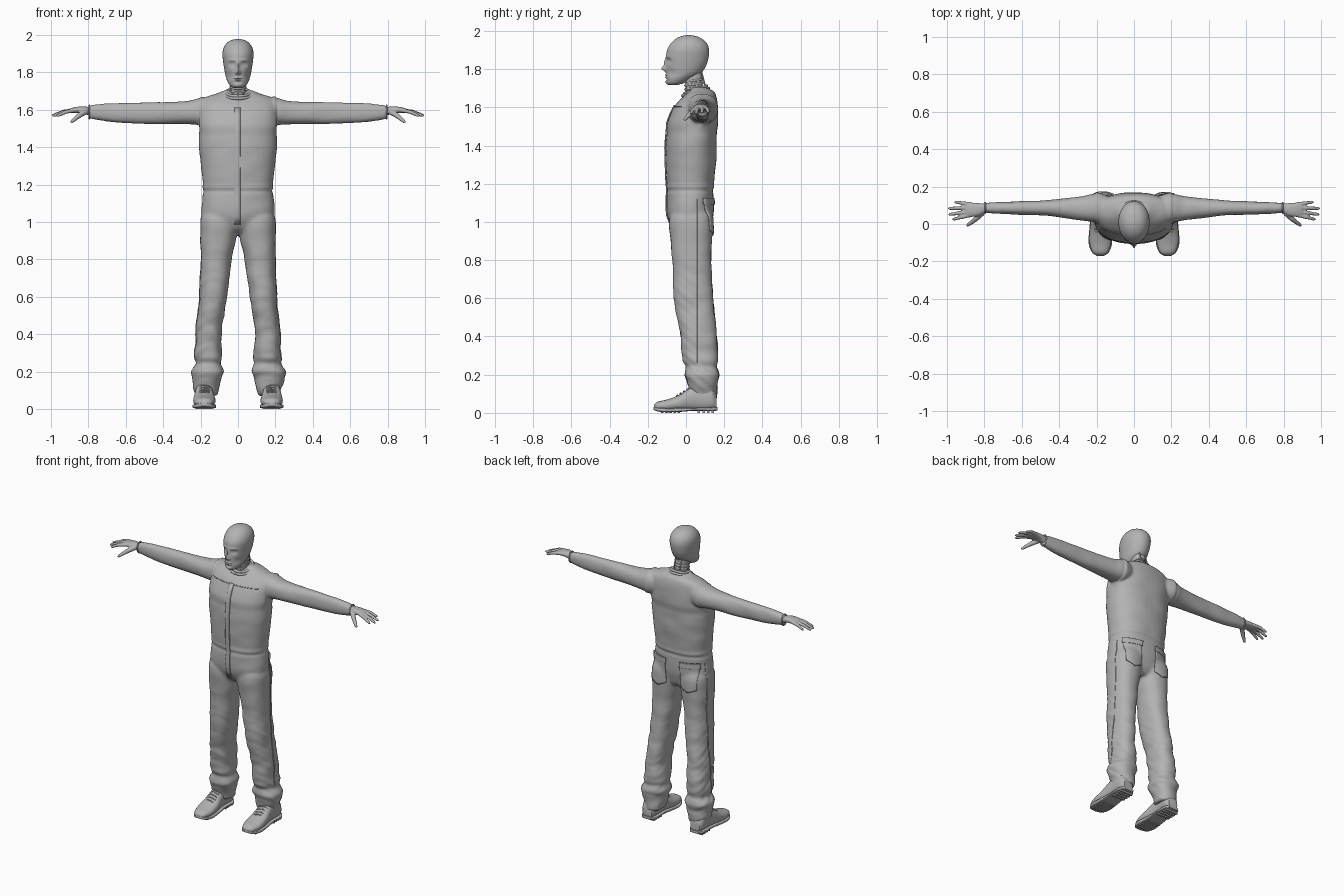
import bpy, bmesh, math
from mathutils import Vector, noise
from mathutils.bvhtree import BVHTree

cube = bpy.data.objects.get("Cube")
if cube:
    bpy.data.objects.remove(cube, do_unlink=True)

grey = bpy.data.materials.new("plain grey")
grey.use_nodes = True
grey.diffuse_color = (0.45, 0.45, 0.45, 1)
grey.node_tree.nodes["Principled BSDF"].inputs["Base Color"].default_value = grey.diffuse_color
made = []


def finish(name, bm):
    """Turn a bmesh into a named object."""
    mesh = bpy.data.meshes.new(name)
    bm.to_mesh(mesh)
    mesh.materials.append(grey)
    ob = bpy.data.objects.new(name, mesh)
    bpy.context.collection.objects.link(ob)
    made.append(ob)
    return ob


def spline(table, steps):
    """Smooth curve through the rows of a table."""
    rows = [Vector(r) for r in table]
    rows = [2 * rows[0] - rows[1]] + rows + [2 * rows[-1] - rows[-2]]
    out = []
    for i in range(1, len(rows) - 2):
        a, b, c, d = rows[i - 1:i + 3]
        for k in range(steps):
            t = k / steps
            out.append(b + (c - a) * t / 2 + (2 * a - 5 * b + 4 * c - d) * t * t / 2
                       + (3 * b - a - 3 * c + d) * t ** 3 / 2)
    return out + [rows[-2]]


def skin_rings(bm, rings):
    rings = [[bm.verts.new(co) for co in ring] for ring in rings]
    faces = [bm.faces.new(rings[0]), bm.faces.new(rings[-1])]
    for r, s in zip(rings, rings[1:]):
        for i in range(len(r)):
            faces.append(bm.faces.new((r[i - 1], r[i], s[i], s[i - 1])))
    bmesh.ops.recalc_face_normals(bm, faces=faces)


def loft(bm, axis, table, sides=40, steps=6, square=2.3):
    """Rows: place on the axis, then low and high bounds of both cross directions."""
    rings = []
    for t, a0, a1, b0, b1 in spline(table, steps):
        ring = []
        for k in range(sides):
            ang = 2 * math.pi * k / sides
            u, v = [math.copysign(abs(w) ** (2 / square), w) for w in (math.cos(ang), math.sin(ang))]
            p = [(a0 + a1 + u * (a1 - a0)) / 2, (b0 + b1 + v * (b1 - b0)) / 2]
            p.insert(axis, t)
            ring.append(p)
        rings.append(ring)
    skin_rings(bm, rings)


def tube(bm, points, radii, sides=10):
    """Round tube along a path."""
    points = [Vector(p) for p in points]
    rings = []
    for i, p in enumerate(points):
        way = (points[min(i + 1, len(points) - 1)] - points[max(i - 1, 0)]).normalized()
        side = way.orthogonal() if abs(way.z) > 0.9 else way.cross(Vector((0, 0, 1)))
        side.normalize()
        up = way.cross(side)
        r = radii[i] if isinstance(radii, (list, tuple)) else radii
        rings.append([p + r * (side * math.cos(a) + up * math.sin(a))
                      for a in [2 * math.pi * k / sides for k in range(sides)]])
    skin_rings(bm, rings)


def mirror(bm):
    geom = bmesh.ops.duplicate(bm, geom=bm.verts[:] + bm.edges[:] + bm.faces[:])["geom"]
    for v in [g for g in geom if isinstance(g, bmesh.types.BMVert)]:
        v.co.x *= -1
    bmesh.ops.reverse_faces(bm, faces=[g for g in geom if isinstance(g, bmesh.types.BMFace)])


def fuse(name, bm, voxel, rounds):
    """Melt overlapping volumes into one skin."""
    ob = finish(name, bm)
    mod = ob.modifiers.new("fuse", 'REMESH')
    mod.mode, mod.voxel_size = 'VOXEL', voxel
    mesh = bpy.data.meshes.new_from_object(ob.evaluated_get(bpy.context.evaluated_depsgraph_get()))
    ob.modifiers.clear()
    out = bmesh.new()
    out.from_mesh(mesh)
    for _ in range(rounds):
        bmesh.ops.smooth_vert(out, verts=out.verts, factor=0.5, use_axis_x=True, use_axis_y=True, use_axis_z=True)
    out.normal_update()
    return ob, out


# Coverall: legs, sleeves and trunk in one skin
bm = bmesh.new()
loft(bm, 2, [(.07, .105, .222, .03, .158), (.13, .095, .24, .015, .163), (.2, .078, .245, 0, .169),
             (.26, .082, .234, -.012, .168), (.4, .088, .224, -.03, .162), (.6, .06, .207, -.062, .142),
             (.8, .034, .2, -.072, .132), (.92, .01, .202, -.083, .137), (1.02, .0, .2, -.087, .137),
             (1.08, .02, .17, -.05, .11)])
loft(bm, 0, [(.11, .03, .13, 1.54, 1.64), (.2, .01, .162, 1.52, 1.662), (.28, .02, .148, 1.523, 1.645),
             (.47, .044, .128, 1.524, 1.64), (.65, .05, .12, 1.532, 1.637), (.77, .058, .114, 1.547, 1.626),
             (.8, .06, .112, 1.554, 1.62)])
mirror(bm)
trunk = [(.93, .12, -.02, .1), (.97, .17, -.07, .125), (1.05, .196, -.1, .14), (1.18, .187, -.1, .146),
         (1.3, .198, -.105, .156), (1.42, .21, -.105, .161), (1.5, .207, -.095, .161), (1.57, .206, -.07, .159),
         (1.62, .203, -.04, .156), (1.655, .18, -.005, .15), (1.68, .11, .02, .14), (1.697, .07, .03, .1)]
loft(bm, 2, [(z, -w, w, y0, y1) for z, w, y0, y1 in trunk])
coverall, bm = fuse("coverall", bm, 0.0085, 4)


def ramp(x, a, b):
    t = min(max((x - a) / (b - a), 0), 1)
    return t * t * (3 - 2 * t)


# Cloth folds, vest edge over the sleeves, waist seam and trouser cuffs
for v in bm.verts:
    p, ax = v.co.copy(), abs(v.co.x)
    lower = 1 - ramp(p.z, .3, 1)
    d = noise.noise(Vector((p.x * 9, p.y * 9, p.z * 14))) * (.003 + .005 * lower)
    d += noise.noise(Vector((p.x * 5 + 9, p.y * 5, p.z * 30 + p.y * 25))) * .004 * lower
    if ax < .35:
        d += .008 * ramp(p.z, 1.46, 1.52) * (1 - ramp(ax, .198, .208))
    d += .003 * math.exp(-((p.z - 1.185) / .012) ** 2) - .004 * math.exp(-((p.z - 1.165) / .01) ** 2)
    d += (.006 * math.exp(-((p.z - .2) / .018) ** 2) - .007 * math.exp(-((p.z - .245) / .018) ** 2))
    v.co += v.normal * d
bm.to_mesh(coverall.data)
cloth = BVHTree.FromBMesh(bm)


def drape(p, way):
    """Drop a point onto the cloth."""
    hit = cloth.ray_cast(Vector(p), Vector(way))
    return hit[0] - Vector(way) * .001 if hit[0] else None


def patch(name, corner, size, way, thick=.006, cut=0):
    """Draped cloth panel in x and z, with an optional pointed lower edge."""
    bm, n = bmesh.new(), 14
    grid = []
    for j in range(n + 1):
        row = []
        for i in range(n + 1):
            dip = cut * abs(i / n - .5) * 2 * (1 - j / n)
            p = drape((corner[0] + size[0] * i / n, -way[1], corner[1] + size[1] * j / n + dip), way)
            row.append(p)
        grid.append(row)
    verts = [[bm.verts.new(p) for p in row] for row in grid]
    for a, b in zip(verts, verts[1:]):
        for i in range(n):
            bm.faces.new((a[i], a[i + 1], b[i + 1], b[i]) if way[1] > 0 else (a[i + 1], a[i], b[i], b[i + 1]))
    ob = finish(name, bm)
    mod = ob.modifiers.new("thickness", 'SOLIDIFY')
    mod.thickness, mod.offset = thick, 1


patch("front_placket", (-.018, .985), (.03, .625), (0, 1, 0))
for s, side in ((1, "left"), (-1, "right")):
    patch(side + "_back_pocket", (s * .11 - .055, .93), (.11, .18), (0, -1, 0), cut=.025)
    patch(side + "_pocket_flap", (s * .11 - .06, 1.09), (.12, .035), (0, -1, 0), thick=.009)


def seam(name, starts, way):
    path = [p for p in (drape(q, way) for q in starts) if p]
    bm = bmesh.new()
    tube(bm, path, .0025, 6)
    finish(name, bm)


seam("front_yoke_seam", [(x / 100, -1, 1.605) for x in range(-17, 18)], (0, 1, 0))
for s, side in ((1, "left"), (-1, "right")):
    seam(side + "_trouser_seam", [(s, .06, z / 50) for z in range(13, 57)], (-s, 0, 0))

# Collar, dipping at the front
bm = bmesh.new()
turn = [2 * math.pi * k / 48 for k in range(49)]
for grow, drop in ((1, 0), (1.16, .012)):
    tube(bm, [(.066 * grow * math.sin(a), .05 - .058 * grow * math.cos(a),
               1.692 - drop - .02 * math.cos(a)) for a in turn], .008)
finish("collar", bm)

# Neck with ribs and rear cables
bm = bmesh.new()
loft(bm, 2, [(1.62, -.042, .042, .005, .095), (1.7, -.04, .04, -.003, .088), (1.78, -.042, .042, -.012, .085)])
for z in (1.68, 1.7, 1.72, 1.74):
    tube(bm, [(.04 * math.sin(a), .042 - .046 * math.cos(a), z - .006 * math.cos(a)) for a in turn], .006, 8)
for x in (-.022, .022):
    tube(bm, [(x, .105, 1.67), (x, .098, 1.72), (x, .08, 1.79)], .004, 8)
finish("neck", bm)

# Head, with the face pressed and pulled by soft bumps
bm = bmesh.new()
skull = [(1.716, .02, -.088, -.045), (1.726, .04, -.1, -.012), (1.75, .056, -.104, .03), (1.78, .066, -.104, .08),
         (1.82, .074, -.104, .106), (1.86, .08, -.104, .118), (1.9, .083, -.099, .121), (1.932, .076, -.081, .111),
         (1.956, .06, -.057, .088), (1.971, .038, -.028, .058), (1.978, .01, 0, .025)]
loft(bm, 2, [(z, -w, w, y0, y1) for z, w, y0, y1 in skull], 128, 10, 2.05)
features = [(0, 1.803, .011, .014, -.024), (0, 1.833, .008, .022, -.011), (.032, 1.842, .017, .012, .012),
            (.031, 1.841, .011, .006, -.005), (.03, 1.865, .025, .007, -.004), (0, 1.769, .02, .005, -.006),
            (0, 1.758, .018, .005, -.006), (0, 1.7635, .021, .002, .006), (0, 1.747, .02, .006, .004),
            (0, 1.73, .018, .012, -.006), (.05, 1.78, .016, .02, .007), (.012, 1.796, .005, .006, -.006)]
for v in bm.verts:
    if v.co.y < -.02:
        x, z = abs(v.co.x), v.co.z
        v.co.y += sum(amp * math.exp(-((x - cx) / sx) ** 2 - ((z - cz) / sz) ** 2)
                      for cx, cz, sx, sz, amp in features)
finish("head", bm)

# Hands: palm, four fingers and thumb in one skin
bm = bmesh.new()
loft(bm, 0, [(.75, .066, .106, 1.565, 1.61), (.79, .06, .108, 1.568, 1.614), (.83, .043, .112, 1.579, 1.618),
             (.87, .038, .114, 1.582, 1.614), (.9, .04, .114, 1.583, 1.606)], 24)
for y0, x1, y1, z1 in ((.049, .972, .024, 1.566), (.067, .995, .05, 1.566),
                       (.087, .996, .083, 1.57), (.105, .962, .118, 1.575)):
    a, b = Vector((.87, y0, 1.598)), Vector((x1, y1, z1))
    mid = a.lerp(b, .5) + Vector((0, 0, .006))
    tube(bm, [a, mid, a.lerp(b, .9), b], [.0115, .0105, .0085, .004])
tube(bm, [(.81, .06, 1.592), (.845, .028, 1.572), (.87, .008, 1.552), (.889, -.006, 1.536), (.895, -.01, 1.532)],
     [.016, .0145, .0115, .009, .004])
hand, bm = fuse("hands", bm, .004, 3)
mirror(bm)
bm.to_mesh(hand.data)

# Sleeve cuffs
bm = bmesh.new()
tube(bm, [(.795, .086 + .028 * math.sin(a), 1.588 + .036 * math.cos(a)) for a in turn], .004, 8)
mirror(bm)
finish("sleeve_cuffs", bm)

# Shoes, soles with heel treads, and laces
upper, sole, laces = bmesh.new(), bmesh.new(), bmesh.new()
loft(upper, 1, [(-.168, .16, .2, .02, .042), (-.15, .138, .222, .012, .058), (-.1, .122, .238, .01, .07),
                (-.04, .122, .238, .01, .092), (.01, .13, .232, .01, .125), (.06, .132, .228, .01, .15),
                (.13, .13, .228, .01, .14), (.16, .145, .212, .015, .09)])
loft(sole, 1, [(-.17, .16, .2, .016, .032), (-.15, .134, .226, .008, .028), (-.1, .117, .243, .003, .025),
               (-.02, .122, .238, .006, .026), (.05, .127, .233, .012, .027), (.13, .125, .233, .01, .03),
               (.166, .145, .213, .012, .03)], square=5)
for y in [-.125 + .022 * k for k in range(5)] + [.068 + .024 * k for k in range(4)]:
    block = bmesh.ops.create_cube(sole, size=1)["verts"]
    bmesh.ops.scale(sole, verts=block, vec=(.088, .013, .02))
    bmesh.ops.translate(sole, verts=block, vec=(.18, y, .01))
for k in range(4):
    y, z = -.045 + .018 * k, .092 + .011 * k
    tube(laces, [(.18 + .034 * math.sin(a), y + .003 * math.sin(3 * a), z - .022 * (1 - math.cos(a)))
                 for a in [-1.4 + .2 * i for i in range(15)]], .004, 8)
for name, part in (("shoe_uppers", upper), ("shoe_soles", sole), ("shoe_laces", laces)):
    mirror(part)
    finish(name, part)

# Smooth shading with sharp edges kept
bpy.ops.object.select_all(action='DESELECT')
for ob in made:
    ob.select_set(True)
bpy.context.view_layer.objects.active = made[0]
bpy.ops.object.shade_smooth_by_angle(angle=math.radians(45))
